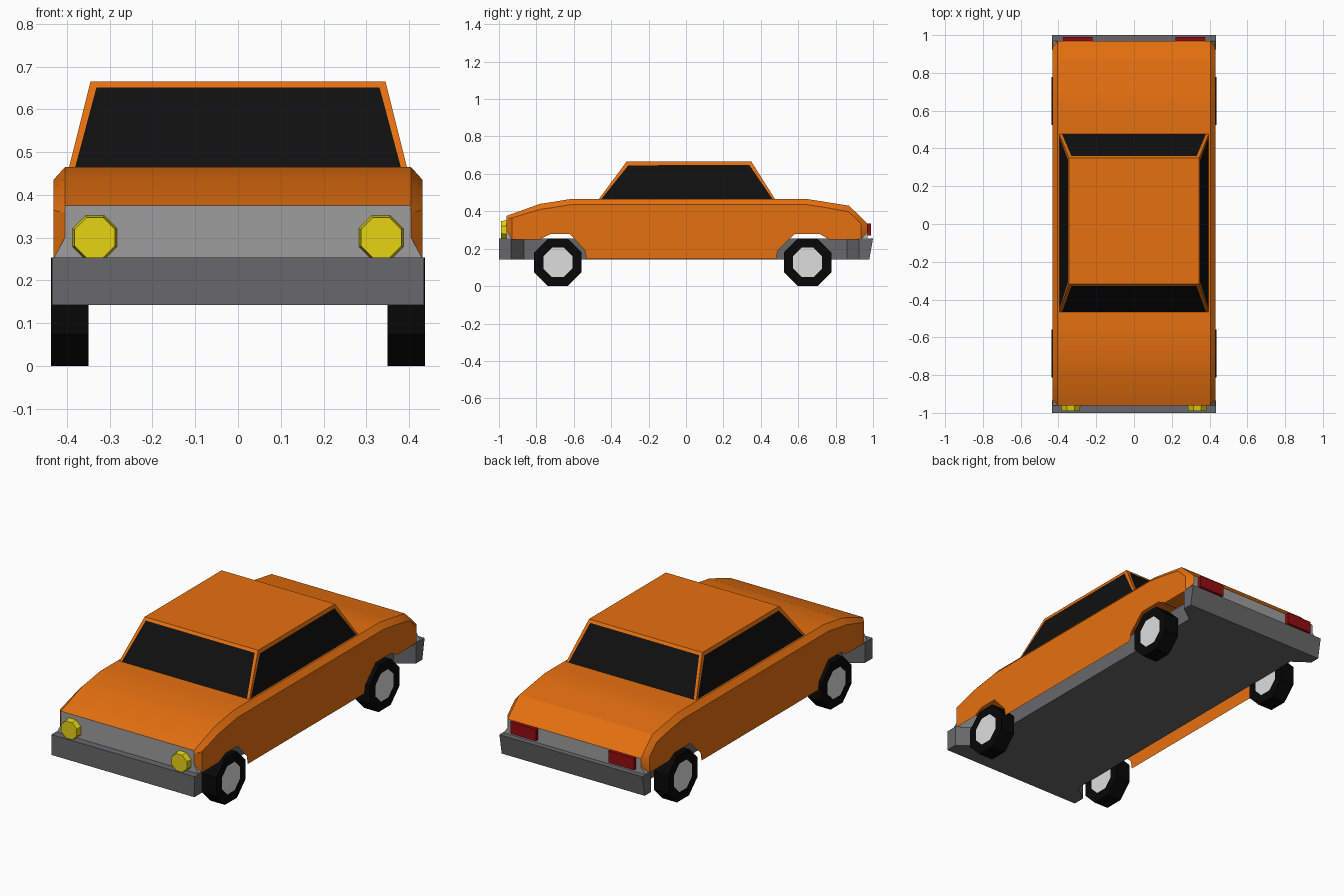
import bpy, bmesh, math
from mathutils import Matrix

if "Cube" in bpy.data.objects:
    bpy.data.objects.remove(bpy.data.objects["Cube"])


def mat(name, *srgb):
    m = bpy.data.materials.new(name)
    m.diffuse_color = [c / 12.92 if c < 0.04 else ((c + 0.055) / 1.055) ** 2.4 for c in srgb] + [1]
    m.use_nodes = True
    m.node_tree.nodes["Principled BSDF"].inputs["Base Color"].default_value = m.diffuse_color
    return m


ORANGE = mat("orange paint", 0.90, 0.44, 0.06)
GLASS = mat("black glass", 0.06, 0.06, 0.06)
TYRE = mat("black rubber", 0.03, 0.03, 0.03)
HUB = mat("light grey hub", 0.87, 0.87, 0.87)
PANEL = mat("mid grey panel", 0.62, 0.615, 0.615)
BUMPER = mat("dark grey bumper", 0.41, 0.405, 0.415)
YELLOW = mat("yellow lamp", 0.90, 0.83, 0.07)
RED = mat("red lamp", 0.58, 0.045, 0.07)


def finish(name, bm, *mats, smooth=False):
    bmesh.ops.recalc_face_normals(bm, faces=bm.faces)
    me = bpy.data.meshes.new(name)
    bm.to_mesh(me)
    bm.free()
    for m in mats:
        me.materials.append(m)
    ob = bpy.data.objects.new(name, me)
    bpy.context.collection.objects.link(ob)
    if smooth:
        bpy.ops.object.select_all(action='DESELECT')
        ob.select_set(True)
        bpy.context.view_layer.objects.active = ob
        bpy.ops.object.shade_smooth_by_angle(angle=math.radians(30))
    return ob


def prism(bottom, top):
    """Closed solid between two matching outlines of 3D points."""
    bm = bmesh.new()
    a = [bm.verts.new(p) for p in bottom]
    b = [bm.verts.new(p) for p in top]
    bm.faces.new(a)
    bm.faces.new(b)
    n = len(a)
    for i in range(n):
        bm.faces.new((a[i], a[(i + 1) % n], b[(i + 1) % n], b[i]))
    return bm


def octagon(apothem, front_apothem, depth, matrix):
    bm = bmesh.new()
    k = 1 / math.cos(math.pi / 8)
    bmesh.ops.create_cone(bm, cap_ends=True, segments=8, radius1=apothem * k, radius2=front_apothem * k,
                          depth=depth, matrix=matrix @ Matrix.Rotation(math.pi / 8, 4, 'Z'))
    return bm


# Body shell: stations of y, half width, top z, shoulder z, lower edge z
stations = [
    (-0.96, 0.405, 0.375, 0.357, 0.30), (-0.93, 0.432, 0.386, 0.365, 0.25),
    (-0.78, 0.432, 0.44, 0.41, 0.25), (-0.725, 0.432, 0.448, 0.418, 0.278),
    (-0.62, 0.432, 0.465, 0.435, 0.278), (-0.54, 0.432, 0.465, 0.435, 0.19),
    (-0.532, 0.432, 0.465, 0.435, 0.145), (0.482, 0.432, 0.465, 0.435, 0.145),
    (0.49, 0.432, 0.465, 0.435, 0.19), (0.58, 0.432, 0.465, 0.435, 0.278),
    (0.65, 0.432, 0.465, 0.435, 0.278), (0.715, 0.432, 0.455, 0.425, 0.278),
    (0.765, 0.432, 0.447, 0.417, 0.25), (0.87, 0.432, 0.43, 0.397, 0.25),
    (0.935, 0.432, 0.37, 0.335, 0.25), (0.97, 0.405, 0.335, 0.318, 0.29)]
bm = bmesh.new()
rows = []
for y, w, top, shoulder, low in stations:
    half = [(w, low), (w, shoulder), (0.405, top)]
    ring = half + [(-x, z) for x, z in reversed(half)]
    rows.append([bm.verts.new((x, y, z)) for x, z in ring])
for r, s in zip(rows, rows[1:]):
    for i in range(5):
        bm.faces.new((r[i], r[i + 1], s[i + 1], s[i]))
finish("body_shell", bm, ORANGE, smooth=True)

# Grey end panels closing the nose and tail
for name, y, inner, top, mid in (("front_panel", -0.96, -0.935, 0.375, 0.30),
                                 ("rear_panel", 0.97, 0.94, 0.335, 0.29)):
    half = [(0.432, 0.25), (0.405, mid), (0.405, top)]
    ring = half + [(-x, z) for x, z in reversed(half)]
    finish(name, prism([(x, y, z) for x, z in ring], [(x, inner, z) for x, z in ring]), PANEL)

# Cabin: tapered block with inset windows on its four sides
base = [(0.40, -0.48), (0.40, 0.488), (-0.40, 0.488), (-0.40, -0.48)]
roof = [(0.345, -0.318), (0.345, 0.35), (-0.345, 0.35), (-0.345, -0.318)]
bm = prism([(x, y, 0.446) for x, y in base], [(x, y, 0.665) for x, y in roof])
bmesh.ops.recalc_face_normals(bm, faces=bm.faces)
sides = [f for f in bm.faces if abs(f.normal.z) < 0.95]
bmesh.ops.inset_individual(bm, faces=sides, thickness=0.022)
for f in sides:
    f.material_index = 1
finish("cabin", bm, ORANGE, GLASS)

# Floor and both bumpers in one outline, tail slanted underneath
half = [(0.435, -1), (0.435, -0.935), (0.345, -0.865), (0.345, 0.86), (0.435, 0.925), (0.435, 1)]
outline = half + [(-x, y) for x, y in reversed(half)]
finish("floor_and_bumpers", prism([(x, min(y, 0.98), 0.142) for x, y in outline],
                                  [(x, y, 0.254) for x, y in outline]), BUMPER)

for side, s in (("right", 1), ("left", -1)):
    # Wheels with inset hubs on both faces
    for end, y in (("front", -0.685), ("rear", 0.65)):
        m = Matrix.Translation((s * 0.3935, y, 0.127)) @ Matrix.Rotation(math.pi / 2, 4, 'Y')
        bm = octagon(0.127, 0.127, 0.087, m)
        caps = [f for f in bm.faces if len(f.verts) == 8]
        bmesh.ops.inset_individual(bm, faces=caps, thickness=0.053)
        for f in caps:
            f.material_index = 1
        finish(f"{end}_{side}_wheel", bm, TYRE, HUB)

    # Headlight
    m = Matrix.Translation((s * 0.335, -0.972, 0.30)) @ Matrix.Rotation(math.pi / 2, 4, 'X')
    finish(f"{side}_headlight", octagon(0.053, 0.047, 0.036, m), YELLOW)

    # Tail light
    bm = bmesh.new()
    bmesh.ops.create_cube(bm, size=1, matrix=Matrix.Translation((s * 0.298, 0.975, 0.303))
                          @ Matrix.Diagonal((0.155, 0.03, 0.064, 1)))
    finish(f"{side}_tail_light", bm, RED)
